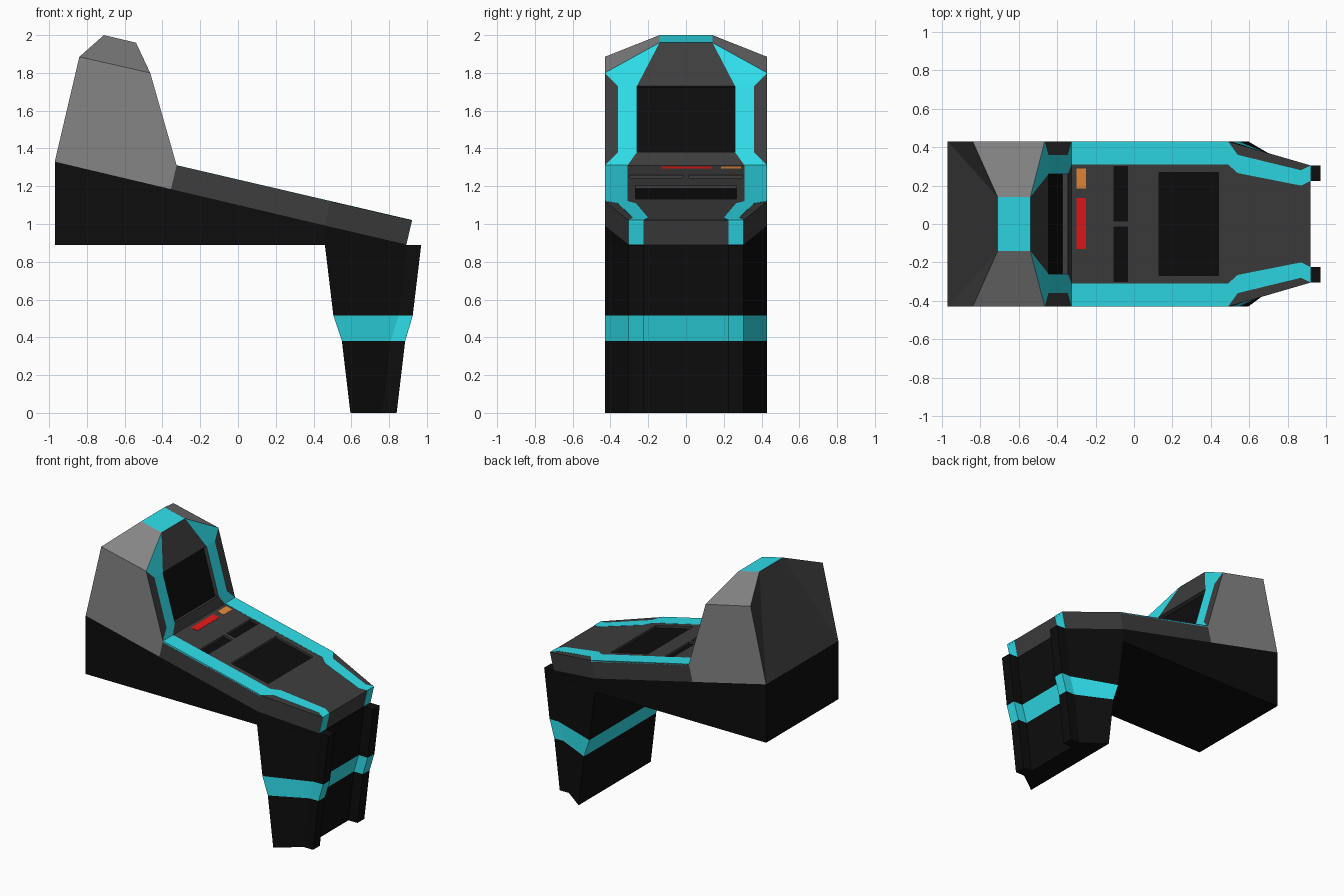
import bpy, bmesh

if "Cube" in bpy.data.objects:
    bpy.data.objects.remove(bpy.data.objects["Cube"])


def mat(name, r, g, b):
    m = bpy.data.materials.new(name)
    m.diffuse_color = (r, g, b, 1)
    m.use_nodes = True
    m.node_tree.nodes["Principled BSDF"].inputs["Base Color"].default_value = m.diffuse_color
    return m


BLACK = mat("black", .004, .004, .004)
DARK = mat("dark_grey", .047, .047, .047)
GREY = mat("mid_grey", .235, .235, .235)
TEAL = mat("teal", .028, .73, .83)
RED = mat("red", .8, .009, .009)
ORANGE = mat("orange", .8, .25, .04)


def build(name, polys):
    """Mesh object from (material, corner points) polygons, welded."""
    bm = bmesh.new()
    mats = []
    for m, pts in polys:
        if m not in mats:
            mats.append(m)
        f = bm.faces.new([bm.verts.new(p) for p in pts])
        f.material_index = mats.index(m)
    bmesh.ops.remove_doubles(bm, verts=bm.verts, dist=.0004)
    bmesh.ops.recalc_face_normals(bm, faces=bm.faces)
    me = bpy.data.meshes.new(name)
    bm.to_mesh(me)
    bm.free()
    for m in mats:
        me.materials.append(m)
    ob = bpy.data.objects.new(name, me)
    bpy.context.collection.objects.link(ob)
    return ob


def loft(name, rings, m):
    """Closed solid through rings with equal point counts."""
    n = len(rings[0])
    polys = [(m, rings[0]), (m, rings[-1])]
    for a, b in zip(rings, rings[1:]):
        polys += [(m, [a[i], a[(i + 1) % n], b[(i + 1) % n], b[i]]) for i in range(n)]
    return build(name, polys)


def flip(pts):
    return [(x, -y, z) for x, y, z in pts]


def deck_z(x):
    return 1.31 - .233 * (x + .325)


def plate(name, outline, m, lo=-.01, hi=.0015):
    """Thin plate following the sloping deck."""
    return loft(name, [[(x, y, deck_z(x) + h) for x, y in outline] for h in (lo, hi)], m)


def rect(x0, x1, y0, y1):
    return [(x0, y0), (x1, y0), (x1, y1), (x0, y1)]


# Wedge-shaped cabinet body, tapering at the front
loft("cabinet_body", [[(x, -w, .89), (x, w, .89), (x, w, z), (x, -w, z)]
     for x, w, z in [(-.97, .43, 1.33), (.46, .43, .992), (.89, .305, .892)]], BLACK)


# Pedestal leg with recessed front and teal band
def leg_ring(z, back, front):
    half = [(back, .43), (front - .076, .305), (front, .305), (front, .225), (front - .076, .225)]
    plan = half + [(x, -y) for x, y in reversed(half)]
    return [(x, y, z) for x, y in plan]


levels = [leg_ring(0, .595, .84), leg_ring(.38, .55, .885),
          leg_ring(.515, .505, .925), leg_ring(.89, .46, .97)]
for i, (name, m) in enumerate([("leg_lower", BLACK), ("leg_band", TEAL), ("leg_upper", BLACK)]):
    loft(name, levels[i:i + 2], m)

# Sloping control deck
deck = loft("control_deck", [[(xb, -w, zb), (xb, w, zb), (xt, w, deck_z(xt)), (xt, -w, deck_z(xt))]
            for xb, zb, xt, w in [(-.355, 1.1846, -.325, .43), (.46, .992, .49, .43),
                                  (.89, .892, .92, .305)]], DARK)

# Recessed screen and slots cut into the deck, with black floors
recesses = [("deck_screen", rect(.13, .44, -.268, .268)),
            ("deck_slot_left", rect(-.105, -.035, .015, .3)),
            ("deck_slot_right", rect(-.105, -.035, -.3, -.015))]
for name, outline in recesses:
    cutter = plate("cutter", outline, DARK, -.02, .05)
    cutter.hide_render = True
    mod = deck.modifiers.new("cut", "BOOLEAN")
    mod.operation = "DIFFERENCE"
    mod.solver = "EXACT"
    mod.object = cutter
    dg = bpy.context.evaluated_depsgraph_get()
    baked = bpy.data.meshes.new_from_object(deck.evaluated_get(dg))
    deck.modifiers.clear()
    deck.data = baked
    bpy.data.objects.remove(cutter)
    plate(name, outline, BLACK, -.03, -.017)

# Buttons
plate("red_button", rect(-.3, -.25, -.13, .135), RED)
plate("orange_button", rect(-.3, -.25, .185, .29), ORANGE)

# Teal deck trim, wrapping down the front end
trim = [(-.325, .43), (.49, .43), (.54, .36), (.87, .28), (.92, .305),
        (.92, .225), (.87, .2), (.54, .265), (.49, .31), (-.325, .31)]
for side, s in (("left", 1), ("right", -1)):
    plate("deck_trim_" + side, [(x, y * s) for x, y in trim], TEAL)
    loft("front_trim_" + side, [[(x + d, y * s, z) for x, z, y in
         [(.92, 1.021, .225), (.92, 1.021, .305), (.89, .892, .305), (.89, .892, .225)]]
         for d in (-.01, .002)], TEAL)


# Monitor hood: outer shell, framed front and recessed screen
def front(y, z):
    return (-.465 + (1.8 - z) * .286, y, z)


A, B, E = (-.97, .43, 1.33), (-.84, .43, 1.885), (-.465, .43, 1.8)
F, G = (-.325, .43, 1.31), (-.355, .43, 1.1846)
C, D = (-.71, .14, 2.0), (-.54, .14, 1.96)
H, I, J, K = front(.36, 1.73), front(.36, 1.38), front(.26, 1.73), front(.26, 1.38)
L = (-.325, .31, 1.31)
M, N = [(x - .028, y, z - .008) for x, y, z in (J, K)]
half = [(GREY, [A, B, E, F, G]), (GREY, [B, C, D, E]), (DARK, [A, B, C]),
        (TEAL, [D, E, H, J]), (TEAL, [H, I, K, J]), (TEAL, [I, F, L, K]),
        (DARK, [E, F, I, H]), (DARK, [J, K, N, M])]
polys = half + [(m, flip(p)) for m, p in half]
# Faces spanning the middle
for m, p, q in [(TEAL, C, D), (DARK, C, A), (DARK, D, J), (DARK, J, M), (BLACK, M, N),
                (DARK, N, K), (DARK, K, L), (DARK, A, G)]:
    polys.append((m, [p, q] + flip([q, p])))
polys.append((DARK, [G, F, L] + flip([L, F, G])))
build("monitor_hood", polys)
